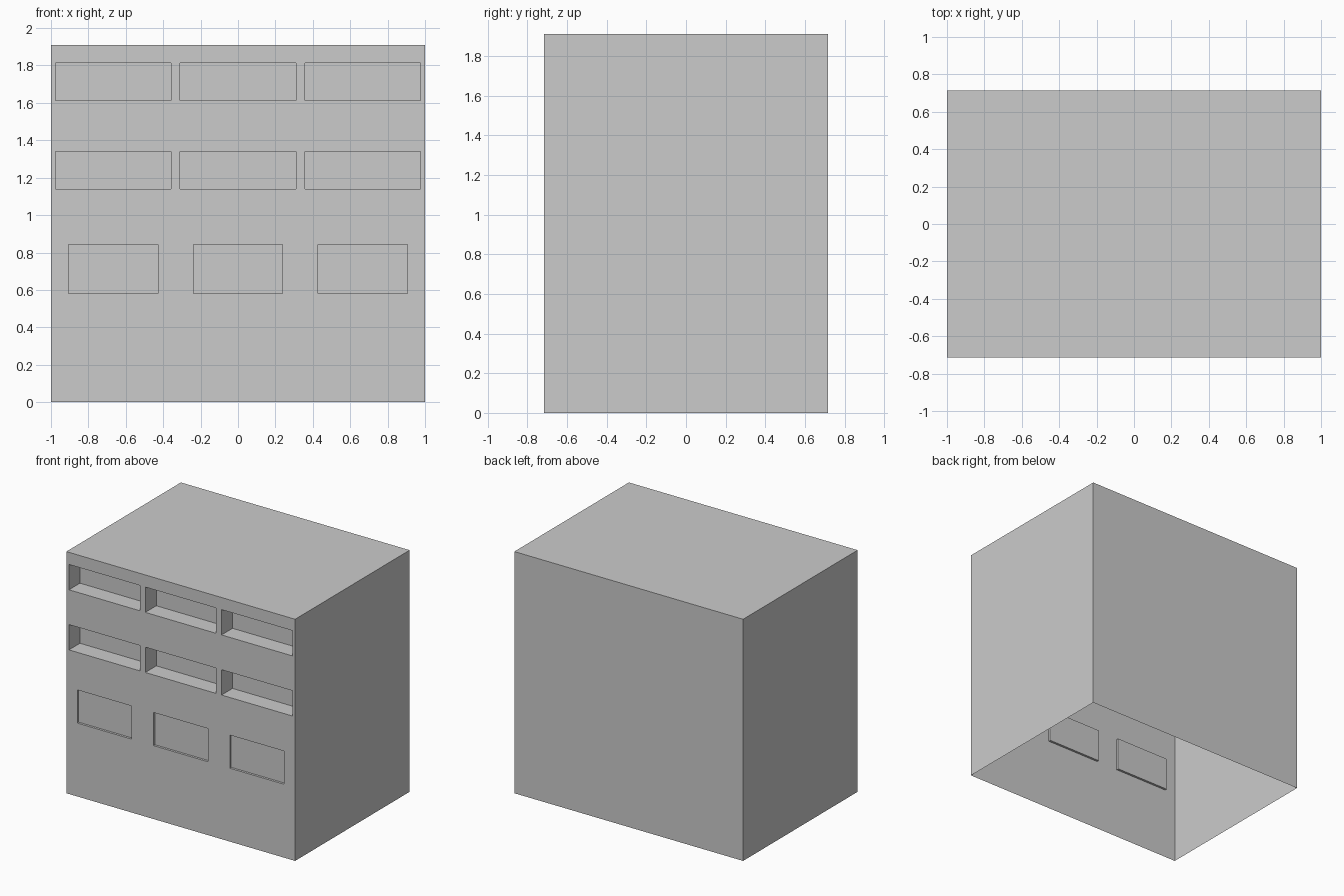
import bpy
import bmesh
from mathutils import Matrix, Vector

default = bpy.data.objects.get("Cube")
if default:
    bpy.data.objects.remove(default, do_unlink=True)

WIDTH, DEPTH, HEIGHT = 2.0, 1.43, 1.91
FRONT = -DEPTH / 2

grey = bpy.data.materials.new("plain grey")
grey.use_nodes = True
colour = (0.6, 0.6, 0.6, 1)
grey.diffuse_color = colour
grey.node_tree.nodes["Principled BSDF"].inputs["Base Color"].default_value = colour


def add_box(bm, centre, size):
    matrix = Matrix.Translation(centre) @ Matrix.Diagonal((*size, 1))
    bmesh.ops.create_cube(bm, size=1, matrix=matrix)


def make_object(name, bm):
    mesh = bpy.data.meshes.new(name)
    bm.to_mesh(mesh)
    bm.free()
    obj = bpy.data.objects.new(name, mesh)
    bpy.context.collection.objects.link(obj)
    return obj


# Building block
bm = bmesh.new()
add_box(bm, Vector((0, 0, HEIGHT / 2)), (WIDTH, DEPTH, HEIGHT))
building = make_object("building_shell", bm)
building.data.materials.append(grey)

# Three rows of recesses: centre height, width, height, depth
rows = [
    (1.714, 0.62, 0.2, 0.137),   # upper balconies
    (1.239, 0.62, 0.2, 0.137),   # lower balconies
    (0.711, 0.476, 0.262, 0.018),  # shallow windows
]
bm = bmesh.new()
for z, width, height, depth in rows:
    for column in (-1, 0, 1):
        add_box(bm, Vector((column * 0.667, FRONT, z)), (width, depth * 2, height))
cutter = make_object("recess_cutter", bm)
cutter.hide_render = True

# Cut the recesses, then keep the result as a plain mesh
cut = building.modifiers.new("recesses", "BOOLEAN")
cut.operation = "DIFFERENCE"
cut.solver = "EXACT"
cut.object = cutter
depsgraph = bpy.context.evaluated_depsgraph_get()
carved = bpy.data.meshes.new_from_object(building.evaluated_get(depsgraph))
building.modifiers.clear()
building.data = carved
bpy.data.objects.remove(cutter, do_unlink=True)

# Leave the underside open
bm = bmesh.new()
bm.from_mesh(carved)
floor = [f for f in bm.faces if f.calc_center_median().z < 0.01]
bmesh.ops.delete(bm, geom=floor, context="FACES")
bm.to_mesh(carved)
bm.free()
